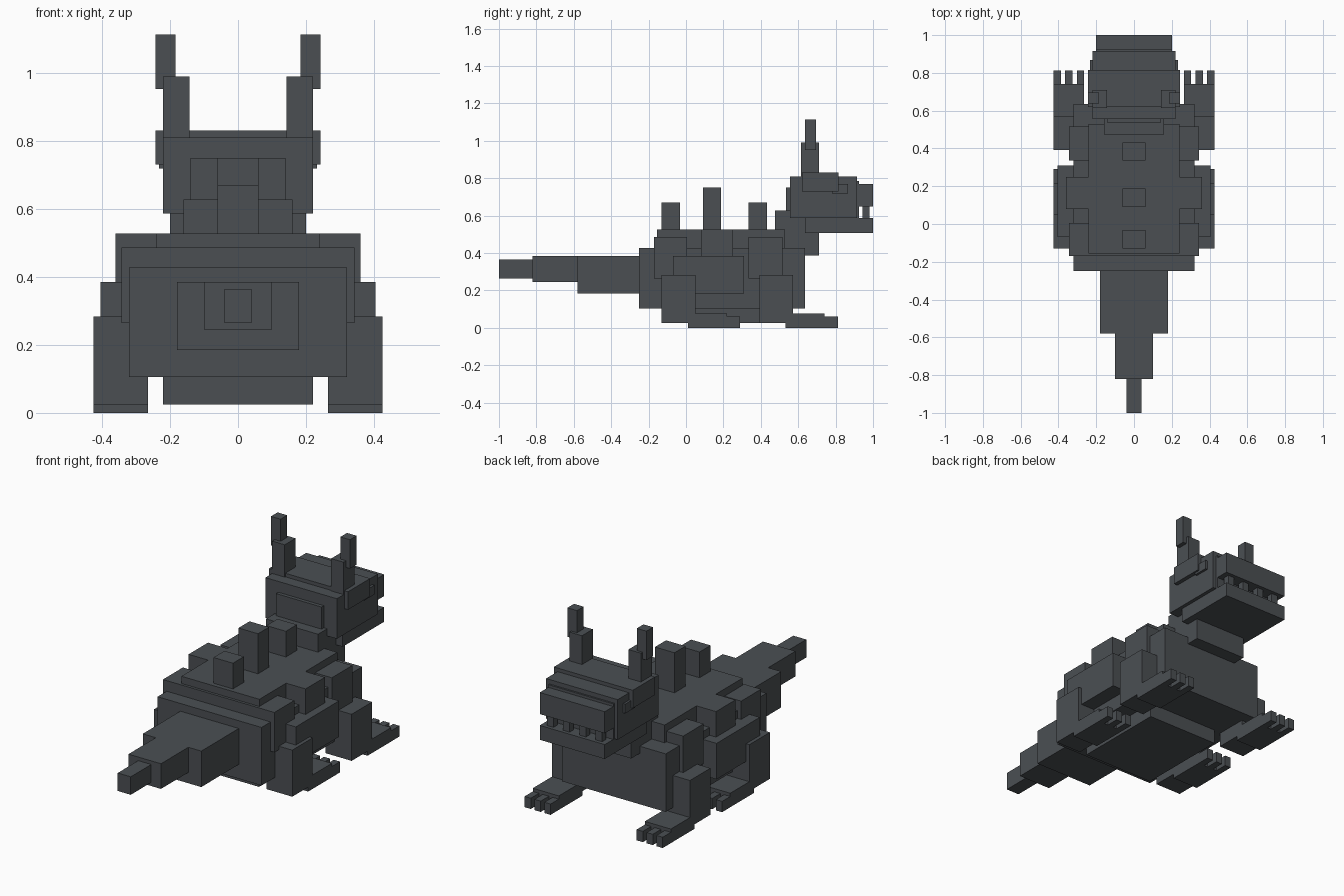
import bpy
import bmesh

cube = bpy.data.objects.get("Cube")
if cube:
    bpy.data.objects.remove(cube, do_unlink=True)

# One dark slate colour for the whole creature
SLATE = (0.070, 0.078, 0.086, 1.0)
slate = bpy.data.materials.new("dark_slate")
slate.use_nodes = True
slate.diffuse_color = SLATE
slate.node_tree.nodes["Principled BSDF"].inputs["Base Color"].default_value = SLATE


def box(name, x, y, z):
    """Flat-faced box from (min, max) ranges, with its origin at its centre."""
    centre = [(r[0] + r[1]) / 2 for r in (x, y, z)]
    size = [r[1] - r[0] for r in (x, y, z)]
    bm = bmesh.new()
    bmesh.ops.create_cube(bm, size=1)
    bmesh.ops.scale(bm, vec=size, verts=bm.verts)
    mesh = bpy.data.meshes.new(name)
    bm.to_mesh(mesh)
    bm.free()
    mesh.materials.append(slate)
    obj = bpy.data.objects.new(name, mesh)
    obj.location = centre
    bpy.context.collection.objects.link(obj)
    return obj


def mid(name, half, y, z):
    """Box centred across the body."""
    return box(name, (-half, half), y, z)


def pair(name, x, y, z):
    """Matching boxes on the left (+x) and right (-x)."""
    box("left_" + name, x, y, z)
    box("right_" + name, (-x[1], -x[0]), y, z)


# Tail
mid("tail_base", 0.18, (-0.58, -0.25), (0.185, 0.385))
mid("tail_middle", 0.10, (-0.82, -0.58), (0.245, 0.385))
mid("tail_tip", 0.04, (-1.0, -0.82), (0.265, 0.365))

# Body and its raised back plates
mid("body", 0.32, (-0.25, 0.635), (0.105, 0.428))
mid("belly", 0.22, (-0.13, 0.40), (0.025, 0.105))
mid("back_plate", 0.24, (-0.155, 0.53), (0.428, 0.527))
mid("saddle_plate", 0.36, (0.08, 0.25), (0.385, 0.527))
mid("hip_plate", 0.343, (-0.17, 0.005), (0.265, 0.487))
mid("shoulder_plate", 0.343, (0.335, 0.515), (0.265, 0.487))
pair("flank_plate", (0.32, 0.405), (-0.07, 0.31), (0.185, 0.385))

# Spikes along the back
for label, y0, top in (("rear", -0.13, 0.67), ("middle", 0.09, 0.75), ("front", 0.335, 0.67)):
    mid(label + "_spike", 0.06, (y0, y0 + 0.097), (0.52, top))

# Legs, feet and toes
for label, y0 in (("hind", -0.13), ("front", 0.392)):
    pair(label + "_leg", (0.265, 0.425), (y0, y0 + 0.18), (0.025, 0.284))
    pair(label + "_foot", (0.265, 0.425), (y0 + 0.14, y0 + 0.348), (0.0, 0.078))
    for i in range(3):
        x0 = 0.265 + i * 0.061
        pair(f"{label}_toe_{i + 1}", (x0, x0 + 0.038), (y0 + 0.348, y0 + 0.42), (0.0, 0.06))

# Neck and head
mid("neck", 0.16, (0.475, 0.71), (0.388, 0.627))
mid("head", 0.22, (0.555, 0.915), (0.587, 0.81))
mid("head_back_plate", 0.14, (0.535, 0.555), (0.62, 0.75))
mid("face_plate", 0.20, (0.915, 0.925), (0.587, 0.785))
mid("brow", 0.243, (0.62, 0.815), (0.73, 0.83))
pair("eye", (0.20, 0.233), (0.78, 0.867), (0.718, 0.77))

# Snout, jaw and teeth
mid("snout", 0.20, (0.915, 1.0), (0.65, 0.77))
mid("lower_jaw", 0.20, (0.635, 1.0), (0.507, 0.587))
for i, x in enumerate((0.05, 0.15)):
    pair(f"tooth_{i + 1}", (x - 0.02, x + 0.02), (0.945, 0.98), (0.587, 0.65))

# Stepped ears
pair("ear", (0.143, 0.22), (0.615, 0.71), (0.80, 0.99))
pair("ear_tip", (0.184, 0.243), (0.637, 0.695), (0.952, 1.113))
